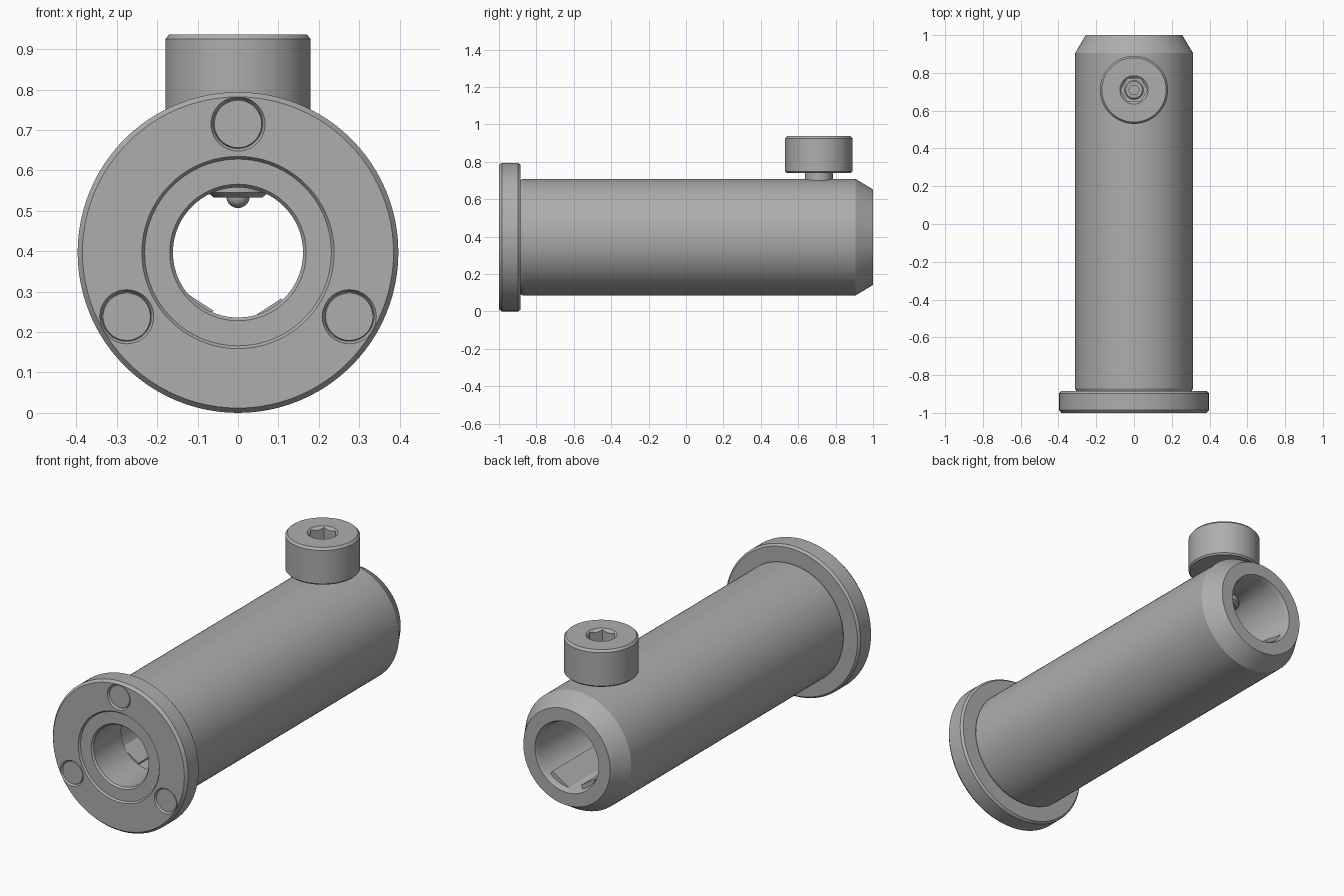
import bpy, bmesh, math
from mathutils import Matrix, Vector

if "Cube" in bpy.data.objects:
    bpy.data.objects.remove(bpy.data.objects["Cube"])

grey = bpy.data.materials.new("machined grey")
grey.use_nodes = True
tone = (0.42, 0.42, 0.42, 1)
grey.diffuse_color = tone
grey.node_tree.nodes["Principled BSDF"].inputs["Base Color"].default_value = tone

AXIS_Z = 0.397
SCREW_Y = 0.71
ALONG_Y = Matrix.Translation((0, 0, AXIS_Z)) @ Matrix.Rotation(-math.pi / 2, 4, 'X')
UPRIGHT = Matrix.Translation((0, SCREW_Y, 0))


def finish(bm, name):
    bmesh.ops.remove_doubles(bm, verts=bm.verts, dist=1e-5)
    bmesh.ops.recalc_face_normals(bm, faces=bm.faces)
    mesh = bpy.data.meshes.new(name)
    bm.to_mesh(mesh)
    bm.free()
    mesh.materials.append(grey)
    obj = bpy.data.objects.new(name, mesh)
    bpy.context.collection.objects.link(obj)
    return obj


def select(obj):
    bpy.ops.object.select_all(action='DESELECT')
    obj.select_set(True)
    bpy.context.view_layer.objects.active = obj


def smooth(obj):
    select(obj)
    bpy.ops.object.shade_smooth_by_angle(angle=math.radians(25))


def lathe(name, profile, matrix, closed=False, sides=96):
    """Revolve (radius, height) points about the local z axis."""
    bm = bmesh.new()
    rings = [[bm.verts.new(matrix @ Vector((r * math.cos(a), r * math.sin(a), h)))
              for a in (math.tau * i / sides for i in range(sides))]
             for r, h in profile]
    pairs = list(zip(rings, rings[1:]))
    if closed:
        pairs.append((rings[-1], rings[0]))
    for low, high in pairs:
        for i in range(sides):
            j = (i + 1) % sides
            bm.faces.new((low[i], low[j], high[j], high[i]))
    return finish(bm, name)


def cut(obj, cutters):
    for cutter in cutters:
        mod = obj.modifiers.new("cut", 'BOOLEAN')
        mod.operation = 'DIFFERENCE'
        mod.solver = 'EXACT'
        mod.object = cutter
        select(obj)
        bpy.ops.object.modifier_apply(modifier=mod.name)
        bpy.data.objects.remove(cutter)


# Hollow tube with a narrow front bore, wider inner bore and chamfered ends
tube = lathe("tube", [
    (0.169, -0.99), (0.231, -0.99), (0.231, -0.885), (0.305, -0.885), (0.312, -0.872),
    (0.312, 0.905), (0.255, 1.0), (0.187, 1.0), (0.176, 0.975),
    (0.176, -0.75), (0.161, -0.75), (0.161, -0.98)], ALONG_Y, closed=True)
hole = lathe("screw_hole_cutter", [(0, 0.5), (0.07, 0.5), (0.07, 0.8), (0, 0.8)], UPRIGHT)
cut(tube, [hole])
smooth(tube)

# Flange with a chamfered rim and three magnet pockets
flange = lathe("flange", [
    (0.238, -1.0), (0.385, -1.0), (0.397, -0.985), (0.397, -0.897), (0.387, -0.885),
    (0.231, -0.885), (0.231, -0.99)], ALONG_Y, closed=True)
spots = [Matrix.Translation((0.318 * math.cos(a), 0, 0.318 * math.sin(a))) @ ALONG_Y
         for a in (math.radians(d) for d in (90, 210, 330))]
cut(flange, [lathe("pocket_cutter", [(0, -1.01), (0.073, -1.01), (0.061, -0.99),
                                     (0.061, -0.95), (0, -0.95)], m, sides=48)
             for m in spots])
smooth(flange)
for i, m in enumerate(spots):
    smooth(lathe("magnet_%d" % (i + 1), [(0, -0.993), (0.0585, -0.993), (0.0605, -0.989),
                                         (0.0605, -0.95), (0, -0.95)], m, sides=48))

# Two flat rails forming a V seat along the bottom of the bore
for side, label in ((1, "left"), (-1, "right")):
    bm = bmesh.new()
    bmesh.ops.create_cube(bm, size=1, matrix=Matrix.Diagonal((0.04, 1.715, 0.125, 1)))
    turn = Matrix.Rotation(side * math.radians(57), 4, 'Y')
    offset = Matrix.Translation((side * 0.174, 0.11, side * -0.035))
    bm.transform(Matrix.Translation((0, 0, AXIS_Z)) @ turn @ offset)
    finish(bm, "v_rail_" + label)

# Thumb knob with a hexagonal socket
knob = lathe("knob", [(0, 0.74), (0.172, 0.74), (0.18, 0.748), (0.18, 0.925),
                      (0.17, 0.937), (0, 0.937)], UPRIGHT)
cut(knob, [
    lathe("socket_cutter", [(0, 0.86), (0.07, 0.86), (0.07, 0.95), (0, 0.95)], UPRIGHT, sides=6),
    lathe("rim_cutter", [(0, 0.9), (0.058, 0.92), (0.078, 0.94), (0, 0.94)], UPRIGHT, sides=48)])
smooth(knob)

# Plunger inside the knob, with its own small hexagonal socket
core = lathe("plunger_core", [(0, 0.83), (0.05, 0.83), (0.05, 0.868), (0.044, 0.874),
                              (0, 0.874)], UPRIGHT, sides=48)
cut(core, [lathe("core_cutter", [(0, 0.85), (0.028, 0.85), (0.028, 0.9), (0, 0.9)],
                 UPRIGHT, sides=6)])
smooth(core)

# Screw shank with a chamfered end and a ball tip inside the bore
smooth(lathe("screw_shank", [(0, 0.533), (0.06, 0.533), (0.075, 0.545), (0.075, 0.75),
                             (0, 0.75)], UPRIGHT, sides=48))
bm = bmesh.new()
bmesh.ops.create_uvsphere(bm, u_segments=32, v_segments=16, radius=0.029,
                          matrix=Matrix.Translation((0, SCREW_Y, 0.536)))
smooth(finish(bm, "ball_tip"))
